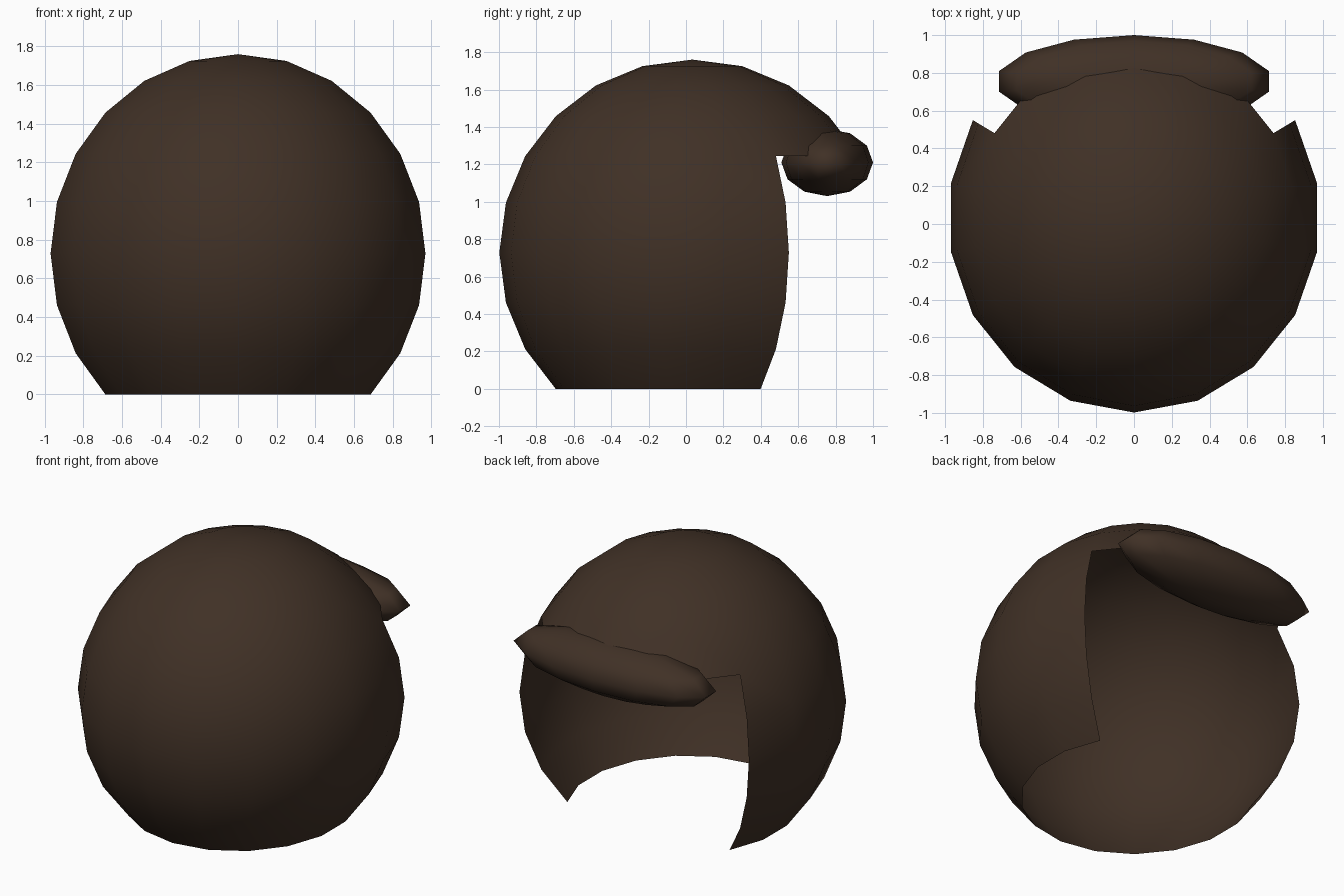
import bpy, bmesh, math
from mathutils import Vector

cube = bpy.data.objects.get("Cube")
if cube:
    bpy.data.objects.remove(cube, do_unlink=True)

brown = bpy.data.materials.new("dark brown hair")
color = (0.051, 0.03, 0.019, 1)
brown.diffuse_color = color
brown.use_nodes = True
brown.node_tree.nodes["Principled BSDF"].inputs["Base Color"].default_value = color


def ellipsoid(name, segments, rings, center, radii, remove=None):
    """Smooth ellipsoid; faces whose unit-sphere centre passes remove() are cut away."""
    bm = bmesh.new()
    bmesh.ops.create_uvsphere(bm, u_segments=segments, v_segments=rings, radius=1)
    if remove:
        doomed = [f for f in bm.faces if remove(f.calc_center_median())]
        bmesh.ops.delete(bm, geom=doomed, context='FACES')
    for v in bm.verts:
        v.co = Vector(c + r * k for c, r, k in zip(center, radii, v.co))
    for f in bm.faces:
        f.smooth = True
    mesh = bpy.data.meshes.new(name)
    bm.to_mesh(mesh)
    bm.free()
    mesh.materials.append(brown)
    obj = bpy.data.objects.new(name, mesh)
    bpy.context.collection.objects.link(obj)
    return obj


def neck_or_face(p):
    """Open neck below, and a face opening 120 degrees wide under the brow."""
    neck = p.z < -math.sin(math.radians(45))
    face = p.z < 0.5 and abs(math.atan2(p.x, p.y)) < math.radians(60)
    return neck or face


# Open hair shell and the rolled fringe over the face opening
ellipsoid("hair_shell", 18, 12, (0, 0.034, 0.728), (0.985, 1.032, 1.032), neck_or_face)
ellipsoid("fringe_roll", 14, 6, (0, 0.755, 1.21), (0.733, 0.245, 0.18))
